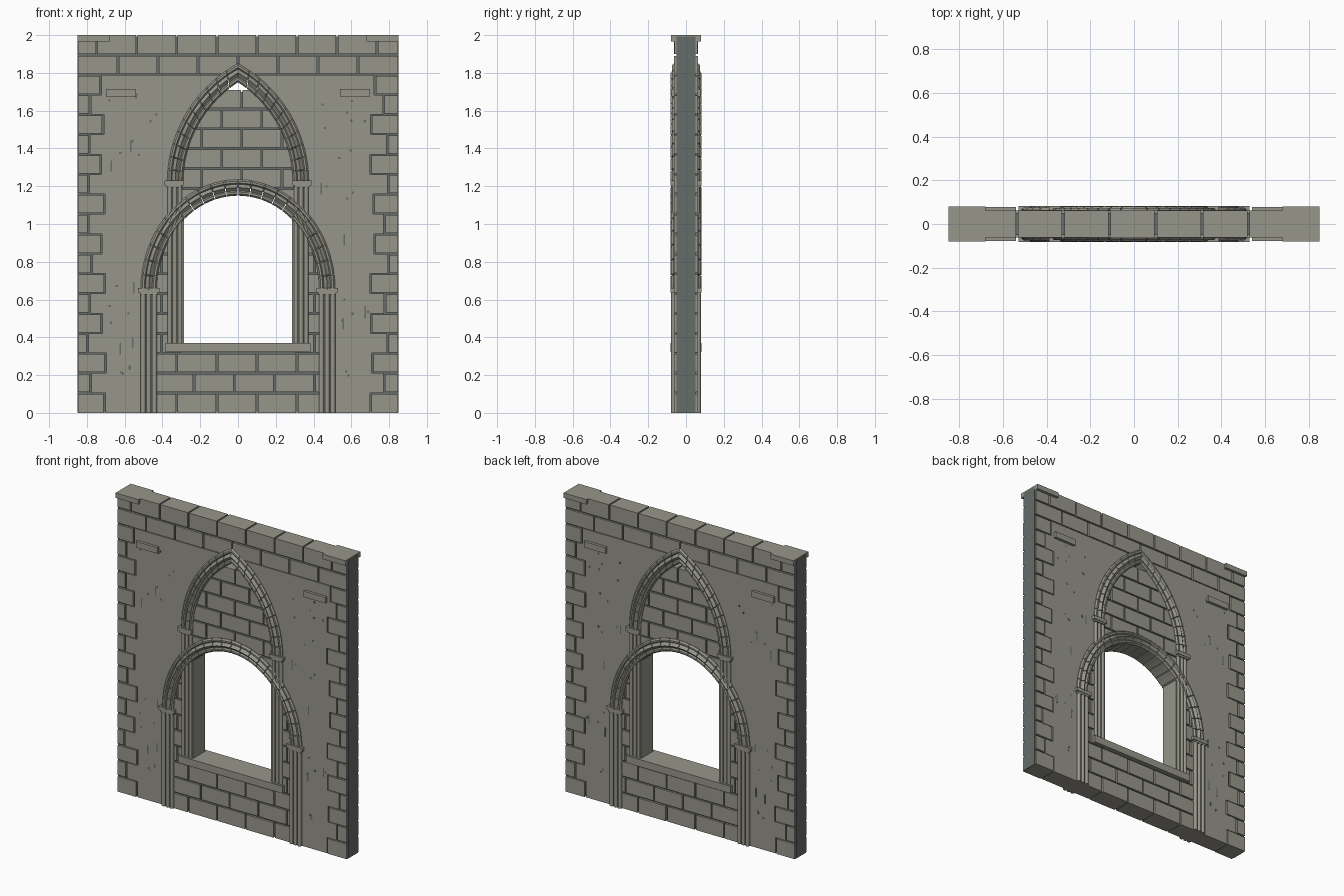
import bpy, bmesh, math, random

random.seed(4)
if "Cube" in bpy.data.objects:
    bpy.data.objects.remove(bpy.data.objects["Cube"])


def material(name, rgb):
    m = bpy.data.materials.new(name)
    m.use_nodes = True
    m.diffuse_color = (*rgb, 1)
    m.node_tree.nodes["Principled BSDF"].inputs["Base Color"].default_value = (*rgb, 1)
    return m


STONE = material("warm grey stone", (0.31, 0.305, 0.26))
MORTAR = material("dark grey mortar", (0.13, 0.15, 0.14))
COURSE = 2 / 19
GAP = 0.005
SIDES = (-1, 1)


def finish(name, bm, mat):
    bmesh.ops.recalc_face_normals(bm, faces=bm.faces)
    me = bpy.data.meshes.new(name)
    bm.to_mesh(me)
    bm.free()
    me.materials.append(mat)
    ob = bpy.data.objects.new(name, me)
    bpy.context.collection.objects.link(ob)
    return ob


def panel(bm, x0, x1, lo, hi, d, y0=None):
    """Slab between the heights lo and hi (numbers or functions of x), from -d to d."""
    n = 32 if callable(lo) or callable(hi) else 1
    low, high = [], []
    for i in range(n + 1):
        x = x0 + (x1 - x0) * i / n
        a = lo(x) if callable(lo) else lo
        b = hi(x) if callable(hi) else hi
        if b - a > 0.002:
            low.append((x, a))
            high.append((x, b))
    if len(low) < 2:
        return
    y0 = -d if y0 is None else y0
    face = bm.faces.new([bm.verts.new((x, y0, z)) for x, z in low + high[::-1]])
    new = bmesh.ops.extrude_face_region(bm, geom=[face])["geom"]
    for v in new:
        if isinstance(v, bmesh.types.BMVert):
            v.co.y = d


def brick_row(bm, x0, x1, lo, hi, d, first, width=0.212):
    """Row of bricks with narrow joints; first is the position of one joint."""
    cuts = [first + width * k for k in range(-9, 10)]
    xs = [x0] + [c for c in cuts if x0 + 0.03 < c < x1 - 0.03] + [x1]
    for a, b in zip(xs, xs[1:]):
        panel(bm, a + GAP, b - GAP, lo, hi, d + random.uniform(-0.001, 0.002))


# Arch curves
def low_arch(t, s):
    a, b = 0.43 + 0.085 * t, 0.50 + 0.085 * t
    return a * math.cos(math.pi * s), 0.65 + b * math.sin(math.pi * s)


def pointed(t):
    w, h = 0.29 + 0.085 * t, 0.53 + 0.10 * t
    r = (w * w + h * h) / (2 * w)
    return r, r - w, math.atan2(h, r - w)


def high_arch(t, s):
    r, c, top = pointed(t)
    return r * math.cos(top * s) - c, 1.22 + r * math.sin(top * s)


def low_mid(x):
    return 0.65 + 0.5425 * math.sqrt(max(0, 1 - (x / 0.4725) ** 2))


def high_mid(x):
    r, c, _ = pointed(0.5)
    return 1.22 + math.sqrt(max(0, r * r - (abs(x) + c) ** 2))


def outline(x):
    x = abs(x)
    return high_mid(x) if x < 0.33 else low_mid(x) if x < 0.47 else 0


# Mortar core, open at the window and under the point of the upper arch
bm = bmesh.new()
for s in SIDES:
    panel(bm, s * 0.292, s * 0.85, 0.001, 1.992, 0.05)
panel(bm, -0.292, 0.292, 0.001, 0.34, 0.05)
panel(bm, -0.292, 0.292, low_mid, lambda x: min(1.7, high_mid(x)), 0.05)
panel(bm, -0.292, 0.292, high_mid, 1.992, 0.05)
finish("wall_core", bm, MORTAR)

# Plaster fields and the corner stones they interlock with
plaster, quoins = bmesh.new(), bmesh.new()
for k in range(17):
    z0, z1 = k * COURSE, (k + 1) * COURSE
    for s in SIDES:
        edge = (0.78 if k % 2 else 0.71) + random.uniform(-0.015, 0.015)
        panel(plaster, 0, s * edge, lambda x: max(z0, outline(x)), z1, 0.06)
        panel(quoins, s * (edge + 0.009), s * 0.846, z0 + GAP * (k > 0), z1 - GAP, 0.063)
finish("plaster", plaster, STONE)
finish("corner_stones", quoins, STONE)

# Two top courses
bm = bmesh.new()
brick_row(bm, -0.851, 0.851, 17 * COURSE + GAP, 18 * COURSE - GAP, 0.062, 0.0)
brick_row(bm, -0.851, 0.851, 18 * COURSE + GAP, 2.0, 0.062, 0.1)
finish("top_courses", bm, STONE)

# Projecting corner blocks and ledges
bm = bmesh.new()
for s in SIDES:
    panel(bm, s * 0.68, s * 0.849, 1.967, 2.0, 0.08)
    panel(bm, s * 0.54, s * 0.70, 1.675, 1.715, 0.078)
finish("projecting_blocks", bm, STONE)

# Bricks below the sill, beside the window and inside the pointed arch
bm = bmesh.new()
for k in range(3):
    brick_row(bm, -0.47, 0.47, k * COURSE + GAP * (k > 0), (k + 1) * COURSE - GAP, 0.062,
              -0.02 if k == 1 else 0.1)
finish("bricks_below_sill", bm, STONE)
bm = bmesh.new()
for k in range(3, 11):
    z0, z1 = k * COURSE + GAP, (k + 1) * COURSE - GAP
    for s in SIDES:
        cut = 0.405 if k % 2 else 0.345
        for a, b in ((0.3, cut - GAP), (cut + GAP, 0.468)):
            panel(bm, s * a, s * b, z0, lambda x: min(z1, low_mid(x)), 0.061)
finish("bricks_beside_window", bm, STONE)
bm = bmesh.new()
for k in range(7):
    z1 = 1.71 - k * COURSE
    brick_row(bm, -0.34, 0.34, lambda x: max(z1 - COURSE + 2 * GAP, low_mid(x)),
              lambda x: min(z1, high_mid(x)), 0.06, 0.02 if k % 2 == 0 else 0.126)
finish("bricks_in_arch", bm, STONE)

# Window sill and jambs
bm = bmesh.new()
panel(bm, -0.385, 0.385, 0.322, 0.37, 0.081)
finish("window_sill", bm, STONE)
bm = bmesh.new()
for s in SIDES:
    panel(bm, s * 0.287, s * 0.302, 0.36, 1.04, 0.064)
finish("window_jambs", bm, STONE)

# Moulded arches made of separate stones
HALF = [(0, 0.064), (0.1, 0.074), (0.22, 0.074), (0.3, 0.065), (0.4, 0.072), (0.5, 0.081),
        (0.6, 0.072), (0.7, 0.065), (0.78, 0.074), (0.9, 0.074), (1, 0.064)]
PROFILE = HALF + [(t, -y) for t, y in HALF[::-1]]


def arch(name, curve, stones, sides, scale):
    bm = bmesh.new()
    for side in sides:
        for k in range(stones):
            joint = 0.03
            rings = []
            for u in (joint, 0.5, 1 - joint if k < stones - 1 else 1):
                ring = []
                for t, y in PROFILE:
                    x, z = curve(t, (k + u) / stones)
                    ring.append(bm.verts.new((side * x, y * scale, z)))
                rings.append(ring)
            for a, b in zip(rings, rings[1:]):
                for i in range(len(a)):
                    j = (i + 1) % len(a)
                    bm.faces.new((a[i], a[j], b[j], b[i]))
            bm.faces.new(rings[0])
            bm.faces.new(rings[-1])
    finish(name, bm, STONE)


arch("lower_arch", low_arch, 22, (1,), 1.02)
arch("pointed_arch", high_arch, 11, SIDES, 1.0)


# Clustered shafts with backing and capitals
def shafts(name, xs, z0, z1, radius, y, cap):
    bm = bmesh.new()
    for s in SIDES:
        panel(bm, s * (xs[0] - 0.012), s * (xs[-1] + 0.012), z0, z1, y + 0.002)
        panel(bm, s * cap[0], s * cap[1], z1 - 0.012, z1 + 0.012, 0.082)
        panel(bm, s * (cap[0] + 0.012), s * (cap[1] - 0.012), z1 - 0.024, z1, 0.079)
        for x in xs:
            for f in SIDES:
                made = bmesh.ops.create_cone(bm, cap_ends=True, segments=12, radius1=radius,
                                             radius2=radius, depth=z1 - z0)
                bmesh.ops.translate(bm, verts=made["verts"], vec=(s * x, f * y, (z0 + z1) / 2))
    ob = finish(name, bm, STONE)
    bpy.ops.object.select_all(action="DESELECT")
    ob.select_set(True)
    bpy.context.view_layer.objects.active = ob
    bpy.ops.object.shade_smooth_by_angle(angle=math.radians(40))


shafts("lower_shafts", (0.442, 0.472, 0.502), 0, 0.65, 0.013, 0.066, (0.415, 0.53))
shafts("upper_shafts", (0.307, 0.334, 0.361), 0.37, 1.217, 0.012, 0.061, (0.288, 0.39))

# Pits and short cracks in the plaster
bm = bmesh.new()
for k in range(44):
    s = SIDES[k % 2]
    z = random.uniform(0.15, 1.7)
    x = random.uniform(0.55 if z < 1.1 else 0.43, 0.69)
    w, h = (0.004, 0.03) if k % 5 == 0 else (0.006, 0.006)
    for f in SIDES:
        panel(bm, s * x - w, s * x + w, z - h, z + h, f * 0.061, f * 0.055)
finish("plaster_pits", bm, MORTAR)
